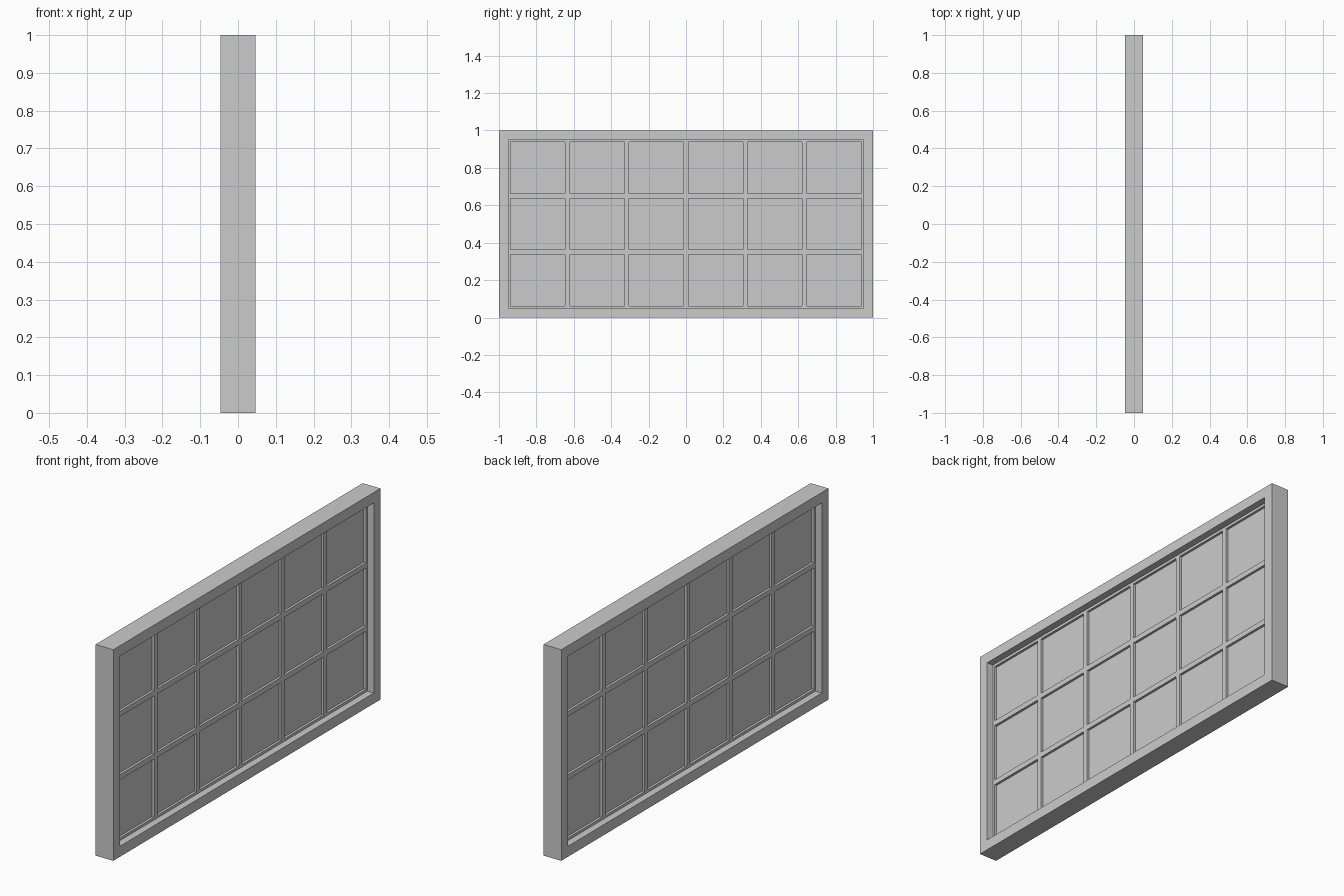
import bpy, bmesh

if "Cube" in bpy.data.objects:
    bpy.data.objects.remove(bpy.data.objects["Cube"])

W, H = 1.0, 1.0             # half length, full height
BORDER = 0.05               # outer frame width
COLS, ROWS = 6, 3
INSET = 0.0125              # half of a glazing bar's width


def lattice(name, ys, zs, keep, thickness):
    """Flat sheet of cells in the YZ plane, thickened evenly about x = 0."""
    bm = bmesh.new()
    grid = [[bm.verts.new((0, y, z)) for z in zs] for y in ys]
    for i in range(len(ys) - 1):
        for j in range(len(zs) - 1):
            if keep(i, j):
                bm.faces.new((grid[i][j], grid[i + 1][j],
                              grid[i + 1][j + 1], grid[i][j + 1]))
    loose = [v for v in bm.verts if not v.link_faces]
    bmesh.ops.delete(bm, geom=loose, context='VERTS')
    mesh = bpy.data.meshes.new(name)
    bm.to_mesh(mesh)
    bm.free()
    obj = bpy.data.objects.new(name, mesh)
    bpy.context.collection.objects.link(obj)
    mod = obj.modifiers.new("Thickness", 'SOLIDIFY')
    mod.thickness = thickness
    mod.offset = 0
    return obj


def breaks(lo, hi, count):
    """Pane edges along one direction, including the outer limits."""
    step = (hi - lo) / count
    out = [lo]
    for k in range(count):
        out += [lo + k * step + INSET, lo + (k + 1) * step - INSET]
    return out + [hi]


y0, y1 = -W + BORDER, W - BORDER
z0, z1 = BORDER, H - BORDER
ys, zs = breaks(y0, y1, COLS), breaks(z0, z1, ROWS)


def is_pane(i, j):
    return i % 2 == 1 and j % 2 == 1


# Outer frame
lattice("outer_frame", [-W, y0, y1, W], [0, z0, z1, H],
        lambda i, j: (i, j) != (1, 1), 0.093)

# Recessed glazing bars
lattice("glazing_bars", ys, zs, lambda i, j: not is_pane(i, j), 0.027)

# Panes, set back behind the bars on both sides
lattice("panes", ys, zs, is_pane, 0.004)
